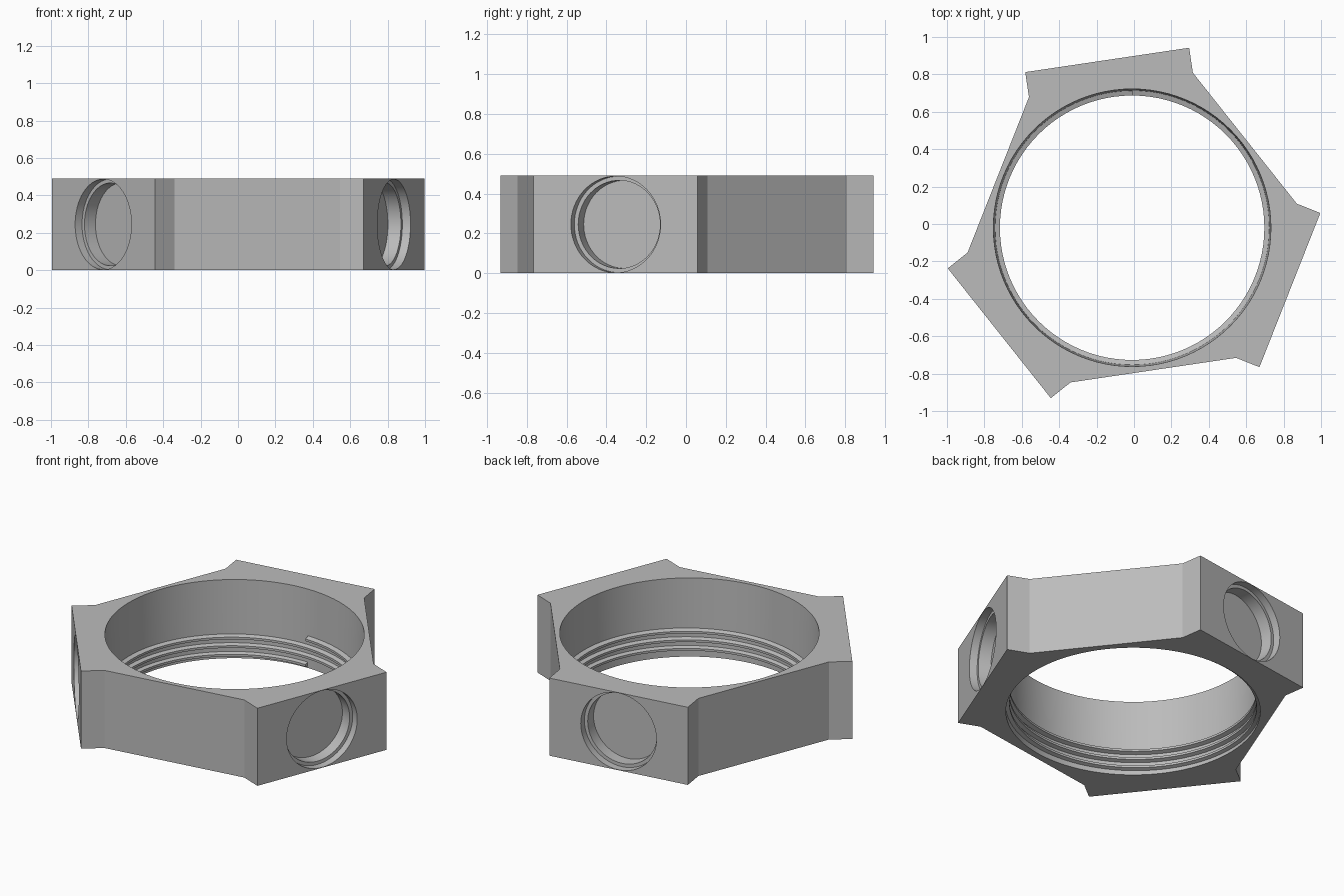
import bpy
import bmesh
from math import cos, sin, pi, radians
from mathutils import Matrix, Vector

if "Cube" in bpy.data.objects:
    bpy.data.objects.remove(bpy.data.objects["Cube"])

HEIGHT = 0.49
CENTRE = Vector((-0.01, -0.02, 0))
FACE_ANGLES = [radians(98.45 + 120 * i) for i in range(3)]

grey = bpy.data.materials.new("Plain grey")
grey.use_nodes = True
colour = (0.5, 0.5, 0.5, 1)
grey.diffuse_color = colour
grey.node_tree.nodes["Principled BSDF"].inputs["Base Color"].default_value = colour


def finish(bm, name):
    bmesh.ops.recalc_face_normals(bm, faces=bm.faces)
    mesh = bpy.data.meshes.new(name)
    bm.to_mesh(mesh)
    bm.free()
    mesh.materials.append(grey)
    obj = bpy.data.objects.new(name, mesh)
    bpy.context.collection.objects.link(obj)
    return obj


def turned(name, profile, matrix, segments):
    """Solid of revolution about local z from (radius, height) points."""
    bm = bmesh.new()
    rings = [[bm.verts.new(matrix @ Vector((r * cos(2 * pi * i / segments),
                                            r * sin(2 * pi * i / segments), z)))
              for i in range(segments)] for r, z in profile]
    for a, b in zip(rings, rings[1:]):
        for i in range(segments):
            j = (i + 1) % segments
            bm.faces.new((a[i], a[j], b[j], b[i]))
    bm.faces.new(rings[0])
    bm.faces.new(rings[-1])
    return finish(bm, name)


def smooth(obj):
    bpy.ops.object.select_all(action="DESELECT")
    obj.select_set(True)
    bpy.context.view_layer.objects.active = obj
    bpy.ops.object.shade_smooth_by_angle(angle=radians(25))


# Ring body: three raised pads joined by three flats
bm = bmesh.new()
outline = []
for angle in FACE_ANGLES:
    out = Vector((cos(angle), sin(angle), 0))
    side = Vector((-sin(angle), cos(angle), 0))
    for depth, width in ((0.772, -0.443), (0.907, -0.443), (0.907, 0.443), (0.772, 0.443)):
        outline.append(bm.verts.new(CENTRE + out * depth + side * width))
base = bm.faces.new(outline)
top = bmesh.ops.extrude_face_region(bm, geom=[base])["geom"]
bmesh.ops.translate(bm, vec=(0, 0, HEIGHT),
                    verts=[v for v in top if isinstance(v, bmesh.types.BMVert)])
body = finish(bm, "ring_body")

# Cutters: slightly tapered bore, and a stepped round pocket in each pad
cutters = [turned("bore_cutter", [(0.727, -0.05), (0.728, 0), (0.742, HEIGHT), (0.744, 0.55)],
                  Matrix.Translation(CENTRE), 96)]
for angle in FACE_ANGLES:
    place = (Matrix.Translation(CENTRE + Vector((0, 0, HEIGHT / 2)))
             @ Matrix.Rotation(angle, 4, "Z") @ Matrix.Rotation(pi / 2, 4, "Y"))
    cutters.append(turned("pocket_cutter",
                          [(0.221, 0.785), (0.221, 0.86), (0.242, 0.86), (0.242, 0.95)],
                          place, 64))
bpy.context.view_layer.objects.active = body
for cutter in cutters:
    cutter.hide_render = True
    mod = body.modifiers.new("cut", "BOOLEAN")
    mod.operation = "DIFFERENCE"
    mod.solver = "EXACT"
    mod.object = cutter
    bpy.ops.object.modifier_apply(modifier=mod.name)
    bpy.data.objects.remove(cutter)
smooth(body)

# Internal thread: a trapezoid swept up a three-turn helix
bm = bmesh.new()
TURNS, STEPS, PITCH = 3, 96, 0.054
section = [(0.745, -0.02), (0.707, -0.007), (0.707, 0.007), (0.745, 0.02)]
rows = []
for i in range(TURNS * STEPS + 1):
    a = pi / 2 + 2 * pi * i / STEPS
    z = 0.022 + PITCH * i / STEPS
    rows.append([bm.verts.new(CENTRE + Vector((r * cos(a), r * sin(a), z + dz)))
                 for r, dz in section])
for a, b in zip(rows, rows[1:]):
    for k in range(4):
        n = (k + 1) % 4
        bm.faces.new((a[k], a[n], b[n], b[k]))
bm.faces.new(rows[0])
bm.faces.new(rows[-1])
smooth(finish(bm, "internal_thread"))
